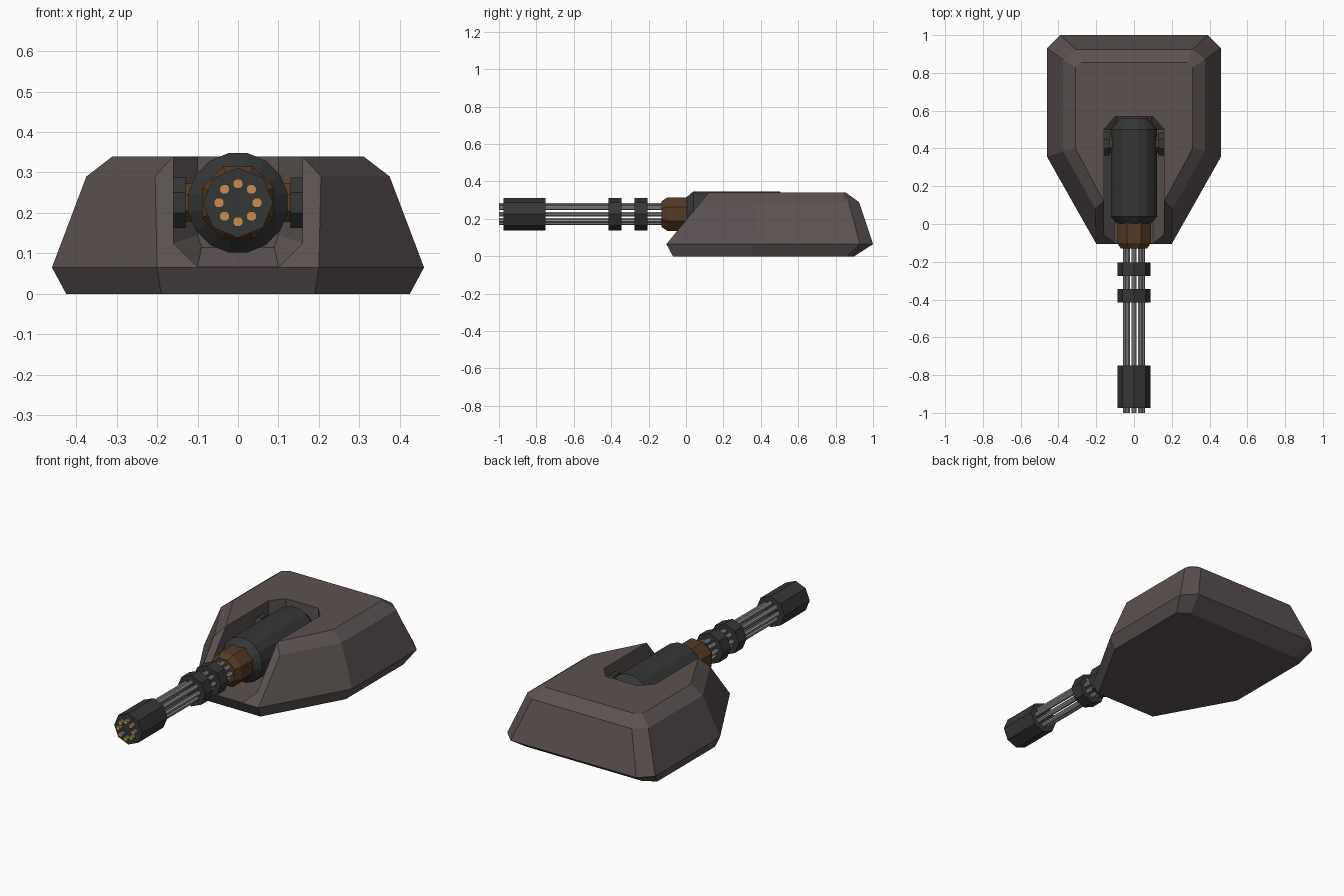
import bpy, bmesh, math
from mathutils import Vector

cube = bpy.data.objects.get("Cube")
if cube:
    bpy.data.objects.remove(cube)


def material(name, r, g, b):
    m = bpy.data.materials.new(name)
    m.use_nodes = True
    m.diffuse_color = (r, g, b, 1)
    m.node_tree.nodes["Principled BSDF"].inputs["Base Color"].default_value = (r, g, b, 1)
    return m


HULL = material("warm grey hull", 0.105, 0.085, 0.083)
DARK = material("dark gunmetal", 0.036, 0.037, 0.037)
BROWN = material("brown metal", 0.09, 0.043, 0.018)
STEEL = material("light steel", 0.28, 0.28, 0.28)
BRASS = material("orange brass", 0.62, 0.27, 0.05)
AXIS_Z = 0.225


def loft(name, rings, *mats):
    """Skin equal-length rings of points and cap both ends."""
    bm = bmesh.new()
    rows = [[bm.verts.new(p) for p in ring] for ring in rings]
    n = len(rows[0])
    for a, b in zip(rows, rows[1:]):
        for i in range(n):
            j = (i + 1) % n
            bm.faces.new((a[i], a[j], b[j], b[i]))
    bm.faces.new(rows[0])
    bm.faces.new(rows[-1])
    bmesh.ops.recalc_face_normals(bm, faces=bm.faces)
    mesh = bpy.data.meshes.new(name)
    bm.to_mesh(mesh)
    bm.free()
    for m in mats:
        mesh.materials.append(m)
    ob = bpy.data.objects.new(name, mesh)
    bpy.context.collection.objects.link(ob)
    return ob


def turned(name, profile, sides, mat, turn=0.0, axis="Y", centre=(0, 0, AXIS_Z)):
    """Lathe (position, radius) pairs about the Y or X axis."""
    c = Vector(centre)
    rings = []
    for pos, r in profile:
        ring = []
        for k in range(sides):
            a = math.tau * (k + turn) / sides
            u, v = r * math.cos(a), r * math.sin(a)
            ring.append(c + Vector((u, pos, v) if axis == "Y" else (pos, u, v)))
        rings.append(ring)
    return loft(name, rings, mat)


def mirrored(half, z):
    """Closed outline from the points on the left half, front to back."""
    pts = half + [(-x, y) for x, y in reversed(half)]
    return [(x, y, z) for x, y in pts]


# Armoured hull: base, widest line, shoulder and roof
hull = loft("hull", [
    mirrored([(0.19, -0.07), (0.425, 0.35), (0.425, 0.86), (0.36, 0.9)], 0),
    mirrored([(0.2, -0.105), (0.46, 0.355), (0.46, 0.93), (0.39, 1.0)], 0.065),
    mirrored([(0.205, 0.08), (0.375, 0.385), (0.375, 0.87), (0.31, 0.925)], 0.29),
    mirrored([(0.16, 0.12), (0.31, 0.4), (0.31, 0.83), (0.28, 0.855)], 0.34),
], HULL)


# Gun well cut through the front and roof
def well_ring(y, wide, narrow, side_z, floor_z):
    half = [(wide, 0.5), (wide, side_z), (narrow, floor_z)]
    return [(x, y, z) for x, z in half + [(-x, z) for x, z in reversed(half)]]


cutter = loft("well_cutter", [
    well_ring(-0.3, 0.16, 0.1, 0.125, 0.067),
    well_ring(0.5, 0.16, 0.1, 0.125, 0.067),
    well_ring(0.57, 0.1, 0.09, 0.145, 0.115),
], HULL)
cutter.hide_render = True
cutter.hide_set(True)
cut = hull.modifiers.new("gun well", "BOOLEAN")
cut.operation = "DIFFERENCE"
cut.solver = "EXACT"
cut.object = cutter
bpy.context.view_layer.objects.active = hull
bpy.ops.object.modifier_apply(modifier=cut.name)
bpy.data.objects.remove(cutter)

# Gun body and collar
turned("gun_body", [(0.0, 0.09), (0.04, 0.125), (0.5, 0.125), (0.56, 0.075)], 16, DARK, 0.5)
turned("collar", [(-0.13, 0.075), (-0.1, 0.097), (0.01, 0.097)], 8, BROWN, 0.5)

# Muzzle sleeve and barrel clamps
for name, front, back in (("muzzle_sleeve", -0.975, -0.75),
                          ("front_clamp", -0.415, -0.345),
                          ("rear_clamp", -0.275, -0.205)):
    turned(name, [(front, 0.087), (back, 0.087)], 8, DARK)

# Ring of barrels with brass muzzles
for k in range(8):
    a = math.tau * k / 8
    spot = (0.047 * math.cos(a), 0, AXIS_Z + 0.047 * math.sin(a))
    barrel = turned(f"barrel_{k + 1}", [(-1.0, 0.013), (-0.12, 0.013)], 8, STEEL, 0.5, "Y", spot)
    barrel.data.materials.append(BRASS)
    bm = bmesh.new()
    bm.from_mesh(barrel.data)
    tip = [f for f in bm.faces if f.normal.y < -0.9]
    bmesh.ops.inset_region(bm, faces=tip, thickness=0.002)
    for f in tip:
        f.material_index = 1
    bm.to_mesh(barrel.data)
    bm.free()

# Pivots either side of the gun
for side, s in (("left", 1), ("right", -1)):
    pivot = (0, 0.425, AXIS_Z)
    turned(side + "_pivot_mount", [(s * 0.13, 0.067), (s * 0.165, 0.067)], 8, DARK, 0.5, "X", pivot)
    turned(side + "_pivot_pin", [(s * 0.1, 0.052), (s * 0.14, 0.052)], 8, BROWN, 0.5, "X", pivot)
